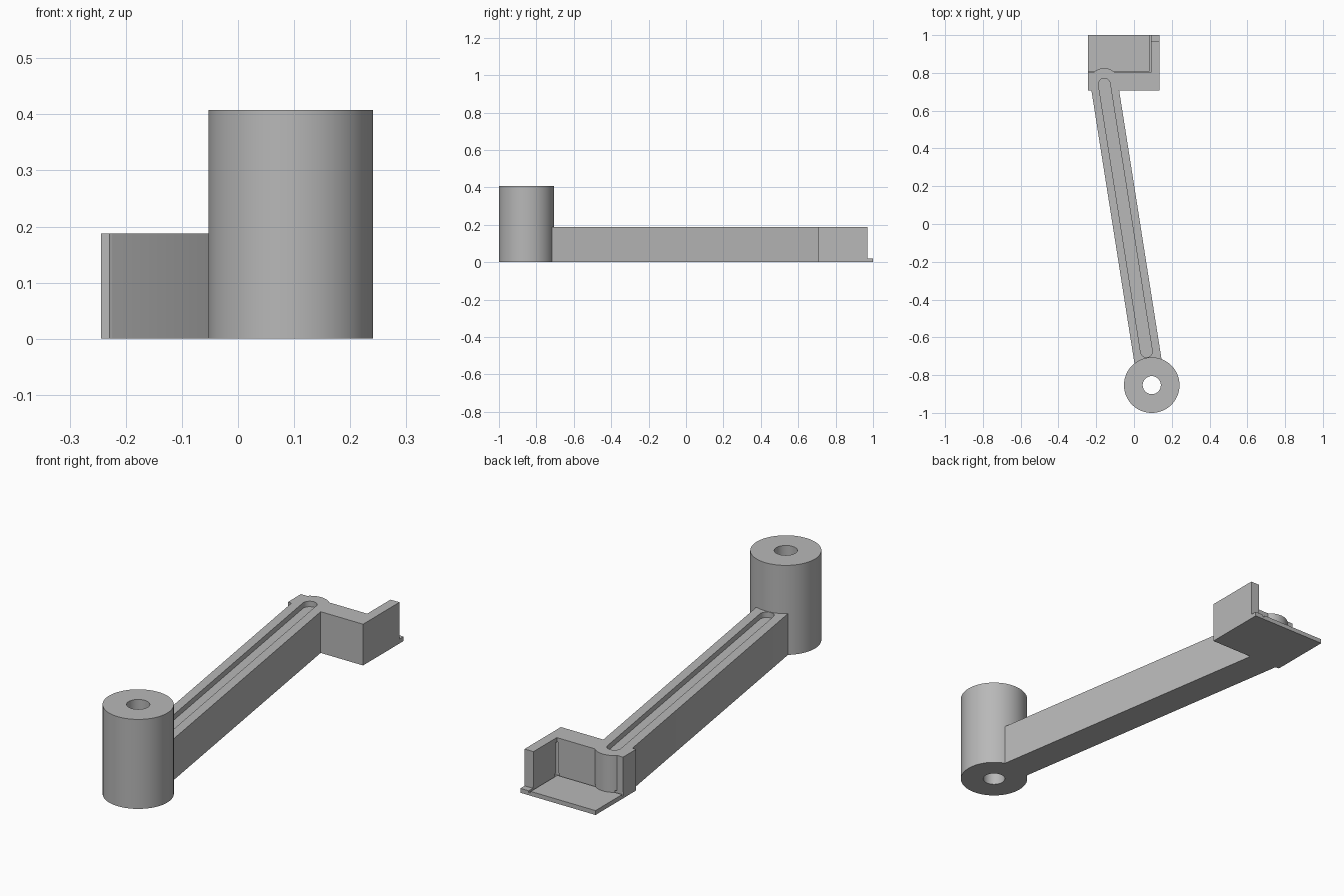
import bpy, bmesh, math
from mathutils import Vector

cube = bpy.data.objects.get("Cube")
if cube:
    bpy.data.objects.remove(cube, do_unlink=True)

grey = bpy.data.materials.new("plain grey")
grey.use_nodes = True
colour = (0.48, 0.48, 0.48, 1)
grey.diffuse_color = colour
grey.node_tree.nodes["Principled BSDF"].inputs["Base Color"].default_value = colour


def prism(name, outline, z0, z1):
    """Extrude a counter-clockwise outline from z0 to z1."""
    bm = bmesh.new()
    face = bm.faces.new([bm.verts.new((x, y, z0)) for x, y in outline])
    top = bmesh.ops.extrude_face_region(bm, geom=[face])["geom"]
    verts = [v for v in top if isinstance(v, bmesh.types.BMVert)]
    bmesh.ops.translate(bm, verts=verts, vec=(0, 0, z1 - z0))
    bmesh.ops.recalc_face_normals(bm, faces=bm.faces[:])
    mesh = bpy.data.meshes.new(name)
    bm.to_mesh(mesh)
    bm.free()
    mesh.materials.append(grey)
    ob = bpy.data.objects.new(name, mesh)
    bpy.context.collection.objects.link(ob)
    return ob


def rect(x0, x1, y0, y1):
    return [(x0, y0), (x1, y0), (x1, y1), (x0, y1)]


def circle(c, r, n=64):
    return [(c[0] + r * math.cos(math.tau * i / n),
             c[1] + r * math.sin(math.tau * i / n)) for i in range(n)]


def capsule(a, b, r, n=24):
    """Round-ended slot outline from a to b."""
    d = b - a
    start = math.atan2(d.y, d.x) - math.pi / 2
    pts = []
    for c, turn in ((b, 0), (a, math.pi)):
        for i in range(n + 1):
            t = start + turn + math.pi * i / n
            pts.append((c.x + r * math.cos(t), c.y + r * math.sin(t)))
    return pts


def combine(target, other, operation):
    mod = target.modifiers.new(operation.lower(), "BOOLEAN")
    mod.operation = operation
    mod.solver = "EXACT"
    mod.object = other
    bpy.context.view_layer.objects.active = target
    bpy.ops.object.modifier_apply(modifier=mod.name)
    bpy.data.objects.remove(other, do_unlink=True)


pivot = Vector((0.094, -0.853))
joint = Vector((-0.158, 0.745))
along = (joint - pivot).normalized()
side = Vector((along.y, -along.x)) * 0.0725
H, PLATE = 0.188, 0.02

# Slanted arm, pivot barrel, and corner bracket
body = prism("crank_arm", [pivot - side, pivot + side, joint + side, joint - side], 0, H)
for part in (
    prism("barrel", circle(pivot, 0.147, 96), 0, 0.408),
    prism("base_plate", rect(-0.244, 0.135, 0.708, 1.0), 0, PLATE),
    prism("front_wall", rect(-0.244, 0.135, 0.708, 0.802), 0, H),
    prism("side_wall", rect(0.09, 0.135, 0.708, 0.97), 0, H),
    prism("joint_boss", circle(joint, 0.08), 0, H),
):
    combine(body, part, "UNION")

# Barrel bore, shallow arm slot and relief grooves
slot_front = pivot + along * 0.18
slot_back = joint - along * 0.005
for cutter in (
    prism("bore", circle(pivot, 0.048), -0.1, 0.6),
    prism("slot", capsule(slot_front, slot_back, 0.031), H - 0.025, H + 0.1),
    prism("rear_groove", rect(-0.3, 0.088, 0.798, 0.808), PLATE - 0.008, PLATE + 0.008),
    prism("side_groove", rect(0.083, 0.093, 0.8, 1.1), PLATE - 0.008, PLATE + 0.008),
    prism("corner_relief", circle((0.09, 0.8), 0.01, 24), PLATE - 0.008, H - 0.02),
):
    combine(body, cutter, "DIFFERENCE")

bpy.ops.object.select_all(action="DESELECT")
body.select_set(True)
bpy.context.view_layer.objects.active = body
bpy.ops.object.shade_smooth_by_angle(angle=math.radians(30))
